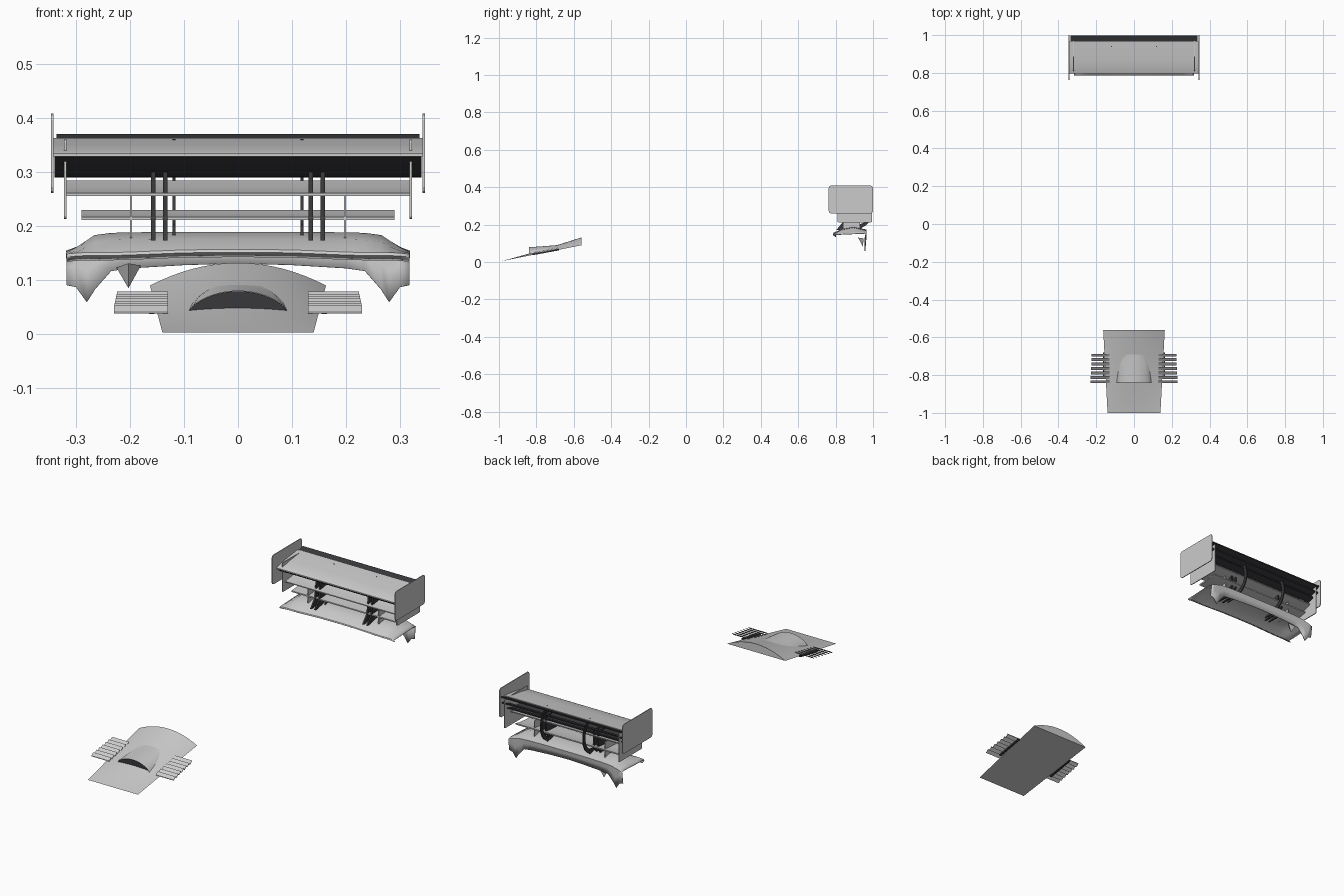
import bpy, bmesh, math

if "Cube" in bpy.data.objects:
    bpy.data.objects.remove(bpy.data.objects["Cube"])

dark = bpy.data.materials.new("dark_carbon")
dark.diffuse_color = (0.04, 0.04, 0.045, 1)
dark.use_nodes = True
dark.node_tree.nodes["Principled BSDF"].inputs["Base Color"].default_value = dark.diffuse_color


def finish(name, bm, mat=None, smooth=False, thick=0):
    bmesh.ops.recalc_face_normals(bm, faces=bm.faces)
    me = bpy.data.meshes.new(name)
    bm.to_mesh(me)
    bm.free()
    ob = bpy.data.objects.new(name, me)
    bpy.context.collection.objects.link(ob)
    if mat:
        me.materials.append(mat)
    if thick:
        m = ob.modifiers.new("thickness", 'SOLIDIFY')
        m.thickness, m.offset = thick, 0
    if smooth:
        bpy.ops.object.select_all(action='DESELECT')
        ob.select_set(True)
        bpy.context.view_layer.objects.active = ob
        bpy.ops.object.shade_smooth_by_angle(angle=math.radians(30))
    return ob


def prism(name, pts, x0, x1, mat=None, smooth=False):
    """Extrude a (y, z) outline along x."""
    bm = bmesh.new()
    a = [bm.verts.new((x0, y, z)) for y, z in pts]
    b = [bm.verts.new((x1, y, z)) for y, z in pts]
    bm.faces.new(a)
    bm.faces.new(b[::-1])
    n = len(pts)
    for i in range(n):
        bm.faces.new((a[i], b[i], b[(i + 1) % n], a[(i + 1) % n]))
    return finish(name, bm, mat, smooth)


def strip(name, pts, half, t, mat=None):
    """Full-width blade following a (y, z) line, t thick."""
    return prism(name, pts + [(y, z - t) for y, z in pts[::-1]], -half, half, mat, True)


def plate(name, x, y0, y1, z0, z1, t, c):
    """Pair of upright plates with clipped corners."""
    pts = []
    for cy, cz, a in ((y1 - c, z1 - c, 0), (y0 + c, z1 - c, 90), (y0 + c, z0 + c, 180), (y1 - c, z0 + c, 270)):
        for k in (0, 45, 90):
            r = math.radians(a + k)
            pts.append((cy + c * math.cos(r), cz + c * math.sin(r)))
    for s in (-1, 1):
        prism(name, pts, s * x - t / 2, s * x + t / 2)


def grid(bm, rows):
    v = [[bm.verts.new(p) for p in r] for r in rows]
    for i in range(len(v) - 1):
        for j in range(len(v[0]) - 1):
            bm.faces.new((v[i][j], v[i][j + 1], v[i + 1][j + 1], v[i + 1][j]))
    return v


# Hood: flat underside, crown growing toward the rear
def hood_z(x, y):
    v = (y + 1) / 0.44
    u = x / (0.14 + 0.023 * v)
    return 0.002 + 0.087 * v + 0.042 * v ** 1.3 * max(0, 1 - u * u)


N = 24
bm = bmesh.new()
rows = []
for j in range(15):
    v = j / 14
    y = -1 + 0.44 * v
    w = 0.14 + 0.023 * v
    rows.append([(w * (2 * i / N - 1), y, hood_z(w * (2 * i / N - 1), y)) for i in range(N + 1)])
g = grid(bm, rows)
bm.faces.new(g[-1])
bm.faces.new(g[0] + [r[-1] for r in g[1:]] + [r[0] for r in g[:0:-1]])
finish("hood", bm, smooth=True)

# Hood scoop and its dark mouth
bm = bmesh.new()
rows = []
for j in range(11):
    t = j / 10
    y = -0.84 + 0.15 * t
    w = 0.092 - 0.02 * t - 0.03 * t ** 4
    row = []
    for i in range(21):
        s = i / 10 - 1
        row.append((s * w, y, hood_z(s * w, y) + 0.034 * (1 - t) * max(0, 1 - s * s) ** 0.7))
    rows.append(row)
grid(bm, rows)
finish("hood_scoop", bm, smooth=True)
bm = bmesh.new()
floor = [(x, -0.832, hood_z(x, -0.84)) for x, y, z in rows[0]]
grid(bm, [floor, [(x, -0.832, z - 0.0005) for x, y, z in rows[0]]])
bmesh.ops.remove_doubles(bm, verts=bm.verts, dist=1e-5)
finish("scoop_mouth", bm, dark)

# Side louvres stepping up the hood slope
for s in (-1, 1):
    for i in range(7):
        y, z = -0.836 + 0.0235 * i, 0.037 + 0.0043 * i
        prism("louvre", [(y - 0.007, z), (y + 0.008, z + 0.012), (y + 0.008, z + 0.015), (y - 0.007, z + 0.003)],
              s * 0.13, s * (0.23 - 0.001 * i))
    prism("louvre_rail", [(-0.82, 0.036), (-0.68, 0.062), (-0.68, 0.07), (-0.82, 0.044)], s * 0.155, s * 0.165, dark)

# Wing: main plane, belly and stacked rear flaps
strip("wing_main_plane", [(0.797, 0.334), (0.805, 0.338), (0.87, 0.35), (0.965, 0.362)], 0.342, 0.006)
strip("wing_belly", [(0.80, 0.331), (0.82, 0.315), (0.85, 0.303), (0.89, 0.295), (0.94, 0.293)], 0.34, 0.004, dark)
for k, (y, z) in enumerate(((0.962, 0.358), (0.955, 0.327), (0.94, 0.30))):
    strip("rear_flap", [(y, z), (y + 0.018, z + 0.005), (y + 0.035, z + 0.012)], 0.336, 0.006, dark)
strip("wing_middle_blade", [(0.83, 0.26), (0.87, 0.264), (0.91, 0.271), (0.95, 0.284)], 0.318, 0.005)
strip("wing_lower_blade", [(0.84, 0.216), (0.88, 0.218), (0.92, 0.222), (0.95, 0.229)], 0.29, 0.006)

# End plates: outer, inner and small lower fences
plate("outer_end_plate", 0.344, 0.763, 1.0, 0.26, 0.408, 0.004, 0.012)
plate("inner_end_plate", 0.32, 0.81, 0.995, 0.212, 0.36, 0.004, 0.006)
plate("lower_fence", 0.198, 0.84, 0.93, 0.176, 0.258, 0.004, 0.004)

# Pylons: paired upright plates and curved rear swan necks
for s in (-1, 1):
    for x in (0.135, 0.157):
        prism("pylon", [(0.805, 0.172), (0.90, 0.172), (0.93, 0.215), (0.93, 0.30), (0.85, 0.30), (0.84, 0.215)],
              s * (x - 0.004), s * (x + 0.004), dark)
    arc = [math.radians(-100 + 15 * k) for k in range(13)]
    outer = [(0.925 + 0.07 * math.cos(a), 0.272 + 0.09 * math.sin(a)) for a in arc]
    inner = [(0.925 + 0.052 * math.cos(a), 0.272 + 0.07 * math.sin(a)) for a in arc[::-1]]
    prism("swan_neck", outer + inner, s * 0.116, s * 0.121, dark)
    prism("pylon_foot", [(0.85, 0.172), (0.94, 0.172), (0.94, 0.2), (0.88, 0.2)], s * 0.116, s * 0.121, dark)

# Rear deck and fascia: stations of x, front, crease, crest, lip and bottom heights
stations = [(0, .155, .174, .187, .172, .130), (.10, .154, .174, .187, .172, .127), (.20, .150, .173, .186, .170, .121),
            (.235, .149, .172, .185, .168, .116), (.265, .149, .168, .181, .165, .082),
            (.28, .149, .160, .171, .160, .058), (.30, .148, .152, .158, .155, .086), (.318, .146, .147, .150, .148, .090)]
full = [(-s[0],) + s[1:] for s in stations[:0:-1]] + stations
bm = bmesh.new()
grid(bm, [[(x, .802, f - .012), (x, .788, f - .004), (x, .79, f), (x, .83, cr), (x, .895, ct), (x, .945, lip + .004),
           (x, .965, lip), (x, .962, (lip + b) / 2 + .005), (x, .957, b)] for x, f, cr, ct, lip, b in full])
finish("rear_deck_fascia", bm, smooth=True, thick=0.003)

# Small pointed tab under the left side of the deck
bm = bmesh.new()
t = [bm.verts.new(p) for p in ((-.225, .95, .122), (-.18, .95, .126), (-.203, .945, .084), (-.203, .92, .13))]
for f in ((0, 1, 2), (0, 2, 3), (1, 3, 2), (0, 3, 1)):
    bm.faces.new([t[i] for i in f])
finish("deck_tab", bm)
